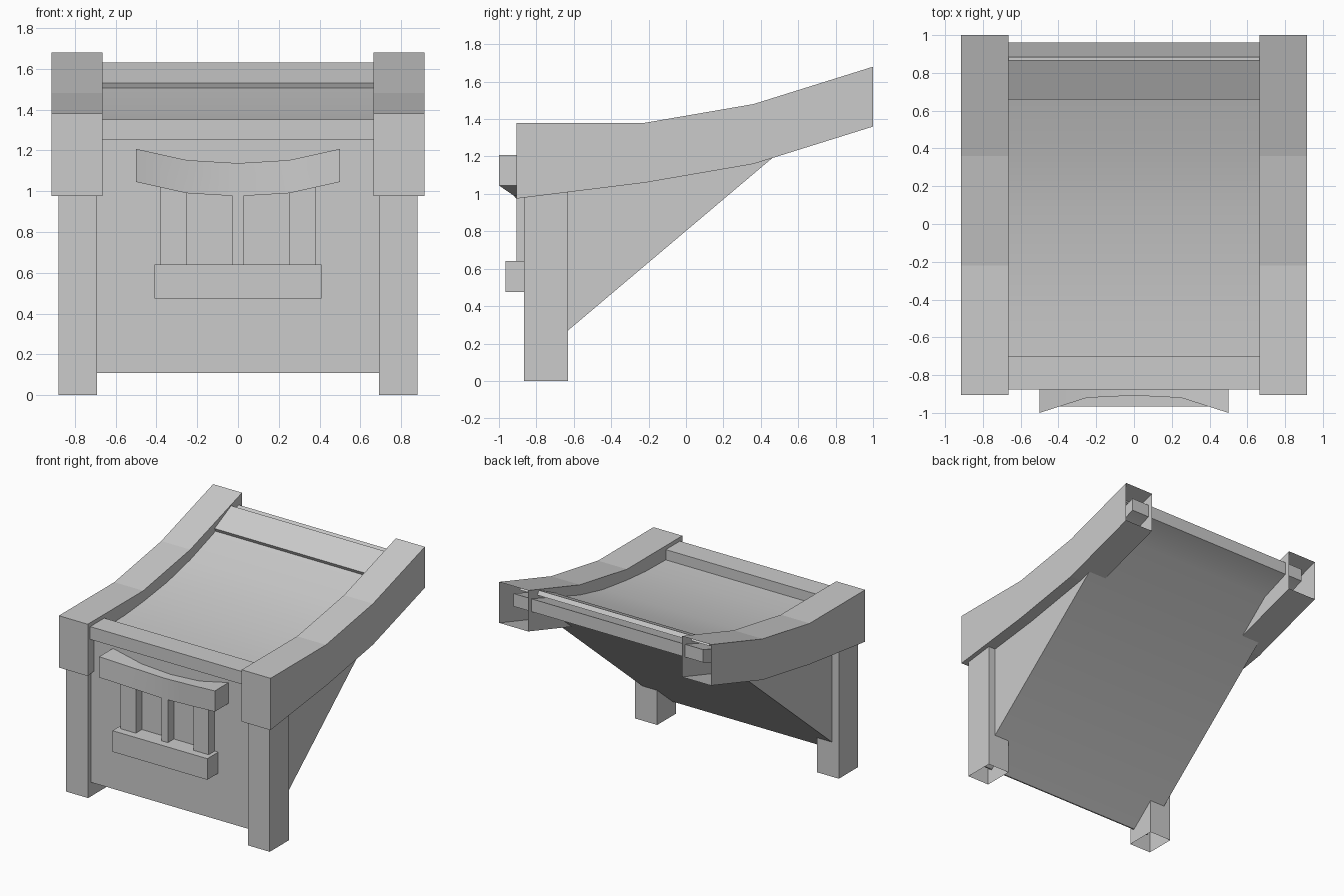
import bpy, bmesh, math

if "Cube" in bpy.data.objects:
    bpy.data.objects.remove(bpy.data.objects["Cube"])


def loft(name, sections, skip=(), smooth=0):
    """Join equal-length point loops into a solid; skip end caps 'first'/'last' or side indices."""
    bm = bmesh.new()
    loops = [[bm.verts.new(p) for p in s] for s in sections]
    n = len(loops[0])
    for a, b in zip(loops, loops[1:]):
        for i in range(n):
            if i not in skip:
                j = (i + 1) % n
                bm.faces.new((a[i], a[j], b[j], b[i]))
    if 'first' not in skip:
        bm.faces.new(loops[0][::-1])
    if 'last' not in skip:
        bm.faces.new(loops[-1])
    bmesh.ops.recalc_face_normals(bm, faces=bm.faces)
    me = bpy.data.meshes.new(name)
    bm.to_mesh(me)
    bm.free()
    ob = bpy.data.objects.new(name, me)
    bpy.context.collection.objects.link(ob)
    if smooth:
        bpy.ops.object.select_all(action='DESELECT')
        bpy.context.view_layer.objects.active = ob
        ob.select_set(True)
        bpy.ops.object.shade_smooth_by_angle(angle=math.radians(smooth))
    return ob


def extrude_x(name, profile, x0, x1, **kw):
    """Extrude a (y, z) profile from x0 to x1."""
    return loft(name, [[(x, y, z) for y, z in profile] for x in (x0, x1)], **kw)


def box(name, x0, x1, y0, y1, z0, z1, **kw):
    return loft(name, [[(x0, y0, z), (x1, y0, z), (x1, y1, z), (x0, y1, z)]
                       for z in (z0, z1)], **kw)


# body: wedge-shaped hull with the curved top surface
body = [(-0.83, 0.11), (-0.83, 1.27), (-0.70, 1.27), (-0.45, 1.275), (-0.22, 1.295),
        (0.08, 1.335), (0.36, 1.40), (0.66, 1.50), (0.96, 1.60),
        (0.96, 1.50), (0.72, 1.41), (-0.82, 0.11)]
extrude_x("body", body, -0.82, 0.82, smooth=20)

# beam across the front edge and tilted plate across the back
box("front_beam", -0.8, 0.8, -0.875, -0.70, 1.25, 1.35)
extrude_x("back_plate", [(0.66, 1.53), (0.865, 1.63), (0.885, 1.60), (0.675, 1.50)], -0.82, 0.82)

# side rails (hollow at the back end) and legs (hollow at the foot)
rail = [(-0.905, 1.38), (-0.22, 1.38), (0.36, 1.48), (1, 1.68),
        (1, 1.36), (0.36, 1.16), (-0.22, 1.06), (-0.905, 0.975)]
for side, s in (("left", -1), ("right", 1)):
    extrude_x(side + "_rail", rail, s * 0.665, s * 0.915, skip=(3,))
    box(side + "_leg", s * 0.69, s * 0.88, -0.865, -0.63, 0, 1.1, skip=('first',))

# front ornament: curved top bar, three posts and a lower bar
stations = [(-0.5, -1.0, 0.07), (-0.25, -0.92, 0.015), (0, -0.908, 0),
            (0.25, -0.92, 0.015), (0.5, -1.0, 0.07)]
loft("curved_bar", [[(x, y, 0.975 + d), (x, -0.82, 0.975 + d),
                     (x, -0.82, 1.137 + d), (x, y, 1.137 + d)]
                    for x, y, d in stations], smooth=30)
for i, (x0, x1) in enumerate(((-0.38, -0.25), (-0.027, 0.027), (0.25, 0.38))):
    box(f"post_{i + 1}", x0, x1, -0.905, -0.82, 0.6, 1.02)
box("lower_bar", -0.41, 0.41, -0.965, -0.82, 0.475, 0.64)
